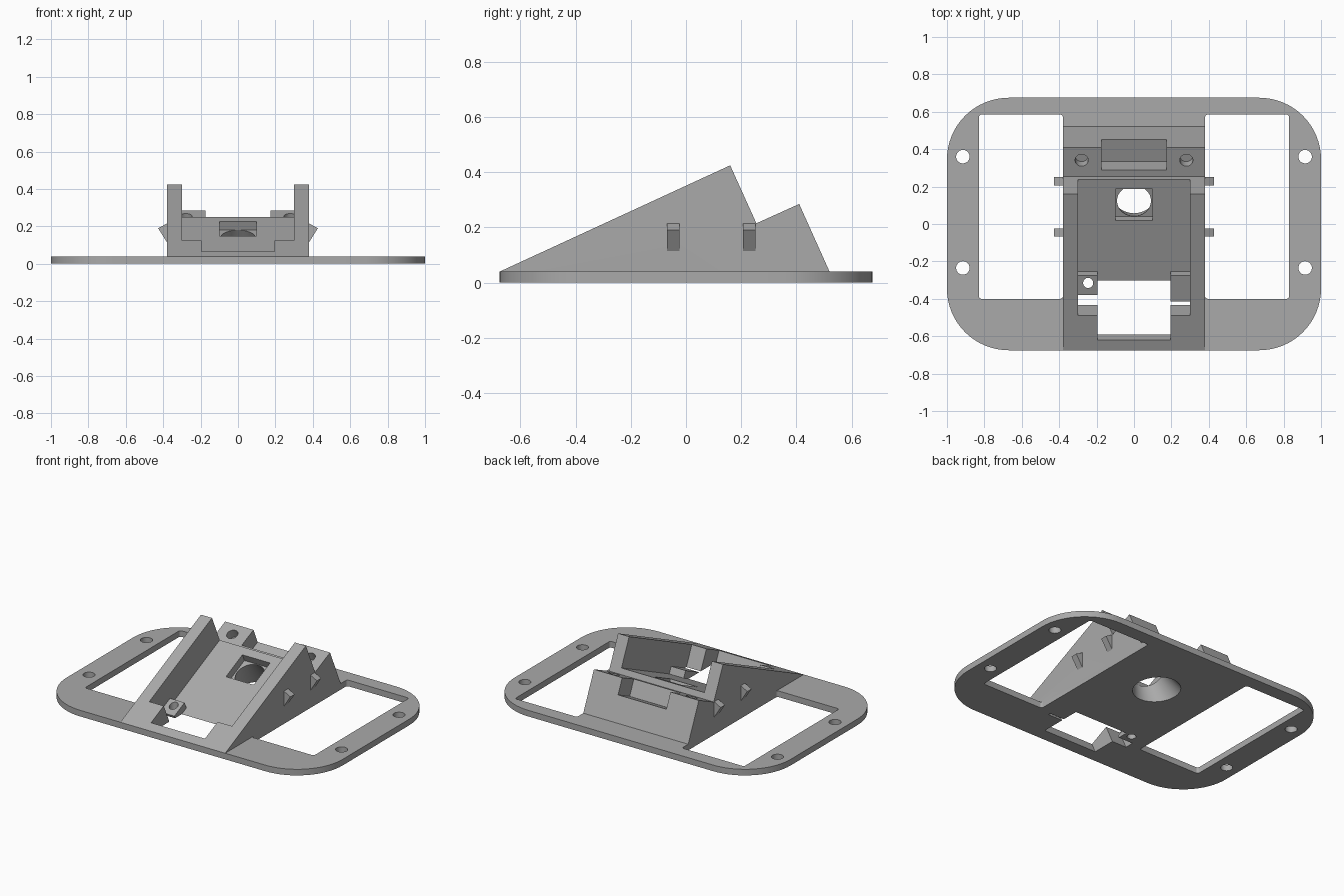
import bpy, bmesh
from math import atan2, cos, sin, pi
from mathutils import Matrix, Vector

if "Cube" in bpy.data.objects:
    bpy.data.objects.remove(bpy.data.objects["Cube"])

grey = bpy.data.materials.new("plain_grey")
grey.use_nodes = True
GREY = (0.4, 0.4, 0.4, 1)
grey.diffuse_color = GREY
grey.node_tree.nodes["Principled BSDF"].inputs["Base Color"].default_value = GREY

# Ramp frame: x across, y up the slope, z away from its face
FRONT, THICK, HALF = -0.675, 0.04, 0.38
TILT = atan2(0.385, 0.835)
RAMP = Matrix.Translation((0, FRONT, THICK)) @ Matrix.Rotation(TILT, 4, 'X')


def finish(name, bm):
    bmesh.ops.recalc_face_normals(bm, faces=bm.faces)
    mesh = bpy.data.meshes.new(name)
    bm.to_mesh(mesh)
    bm.free()
    mesh.materials.append(grey)
    ob = bpy.data.objects.new(name, mesh)
    bpy.context.scene.collection.objects.link(ob)
    return ob


def prism(name, points, depth):
    """Extrude a closed outline of 3D points along a vector."""
    bm = bmesh.new()
    face = bm.faces.new([bm.verts.new(p) for p in points])
    new = bmesh.ops.extrude_face_region(bm, geom=[face])["geom"]
    bmesh.ops.translate(bm, vec=Vector(depth),
                        verts=[v for v in new if isinstance(v, bmesh.types.BMVert)])
    return finish(name, bm)


def box(name, x, y, z, frame=Matrix()):
    bm = bmesh.new()
    bmesh.ops.create_cube(bm, size=1)
    for v in bm.verts:
        v.co = [r[0] if c < 0 else r[1] for c, r in zip(v.co, (x, y, z))]
    bm.transform(frame)
    return finish(name, bm)


def cone(name, x, y, z, low, high, frame=Matrix()):
    """Round cutter from z[0] (radius low) to z[1] (radius high)."""
    bm = bmesh.new()
    place = frame @ Matrix.Translation((x, y, sum(z) / 2))
    bmesh.ops.create_cone(bm, cap_ends=True, segments=48, radius1=low,
                          radius2=high, depth=z[1] - z[0], matrix=place)
    return finish(name, bm)


def rounded(name, x, y, z, r, steps):
    """Rounded rectangle plate."""
    cx, cy = sum(x) / 2, sum(y) / 2
    w, h = (x[1] - x[0]) / 2 - r, (y[1] - y[0]) / 2 - r
    pts = []
    for k, (sx, sy) in enumerate(((1, 1), (-1, 1), (-1, -1), (1, -1))):
        for i in range(steps + 1):
            a = (k + i / steps) * pi / 2
            pts.append((cx + sx * w + r * cos(a), cy + sy * h + r * sin(a), z[0]))
    return prism(name, pts, (0, 0, z[1] - z[0]))


def combine(target, tool, operation='DIFFERENCE'):
    mod = target.modifiers.new("combine", 'BOOLEAN')
    mod.operation, mod.object, mod.solver = operation, tool, 'EXACT'
    with bpy.context.temp_override(object=target, active_object=target):
        bpy.ops.object.modifier_apply(modifier=mod.name)
    bpy.data.objects.remove(tool)


# Base frame with rounded corners, side windows and screw holes
body = rounded("sloped_bracket", (-1, 1), (FRONT, -FRONT), (0, THICK), 0.33, 16)
for s in (-1, 1):
    xs = sorted((s * HALF, s * 0.83))
    combine(body, rounded("window_cut", xs, (-0.40, 0.585), (-0.1, 0.1), 0.015, 4))
    for y in (-0.235, 0.36):
        combine(body, cone("screw_cut", s * 0.915, y, (-0.1, 0.1), 0.036, 0.036))

# Stepped wedge
side = [(FRONT, THICK), (0.16, 0.425), (0.255, 0.215), (0.41, 0.285),
        (0.52, THICK), (0.5, 0.02), (-0.6, 0.02)]
combine(body, prism("wedge", [(-HALF, y, z) for y, z in side], (2 * HALF, 0, 0)), 'UNION')

# Main channel between the walls, and its narrower front mouth
FLOOR = -0.192
combine(body, box("channel_cut", (-0.30, 0.30), (0.204, 1.3), (FLOOR, 0.3), RAMP))
combine(body, box("mouth_cut", (-0.195, 0.195), (0.06, 0.5), (FLOOR, 0.3), RAMP))

# Support tabs at the front of the channel, trimmed flat underneath
for x, start in (((-0.305, -0.195), 0.258), ((0.195, 0.305), 0.21)):
    combine(body, box("tab", x, (start, 0.374), (FLOOR - 0.02, -0.145), RAMP), 'UNION')
combine(body, box("under_cut", (-2, 2), (-2, 2), (-1, 0)))
combine(body, cone("tab_hole_cut", -0.245, -0.315, (-0.2, 0.2), 0.027, 0.027))

# Square recess with a flared hole below it
combine(body, box("recess_cut", (-0.10, 0.10), (0.675, 0.862), (FLOOR - 0.05, 0), RAMP))
combine(body, cone("flare_cut", 0, 0.768, (-0.50, -0.24), 0.165, 0.09, RAMP))

# Rear ledge: open notch and two blind holes
LEDGE = -0.23
combine(body, box("notch_cut", (-0.175, 0.175), (0.955, 1.3), (LEDGE - 0.107, 0), RAMP))
for s in (-1, 1):
    combine(body, cone("ledge_hole_cut", s * 0.28, 1.012, (LEDGE - 0.06, 0), 0.035, 0.035, RAMP))

# Hook-shaped side clips
hook = [(0.375, 0.218), (0.38, 0.215), (0.427, 0.19), (0.38, 0.115), (0.375, 0.115)]
clips = []
for s, label in ((-1, "right"), (1, "left")):
    for y, place in ((-0.068, "front"), (0.207, "rear")):
        clips.append(prism(f"{label}_{place}_clip", [(s * x, y, z) for x, z in hook], (0, 0.044, 0)))

# Smooth round walls, crisp edges elsewhere
for ob in bpy.context.selected_objects:
    ob.select_set(False)
body.select_set(True)
bpy.context.view_layer.objects.active = body
bpy.ops.object.shade_smooth_by_angle(angle=0.5)
